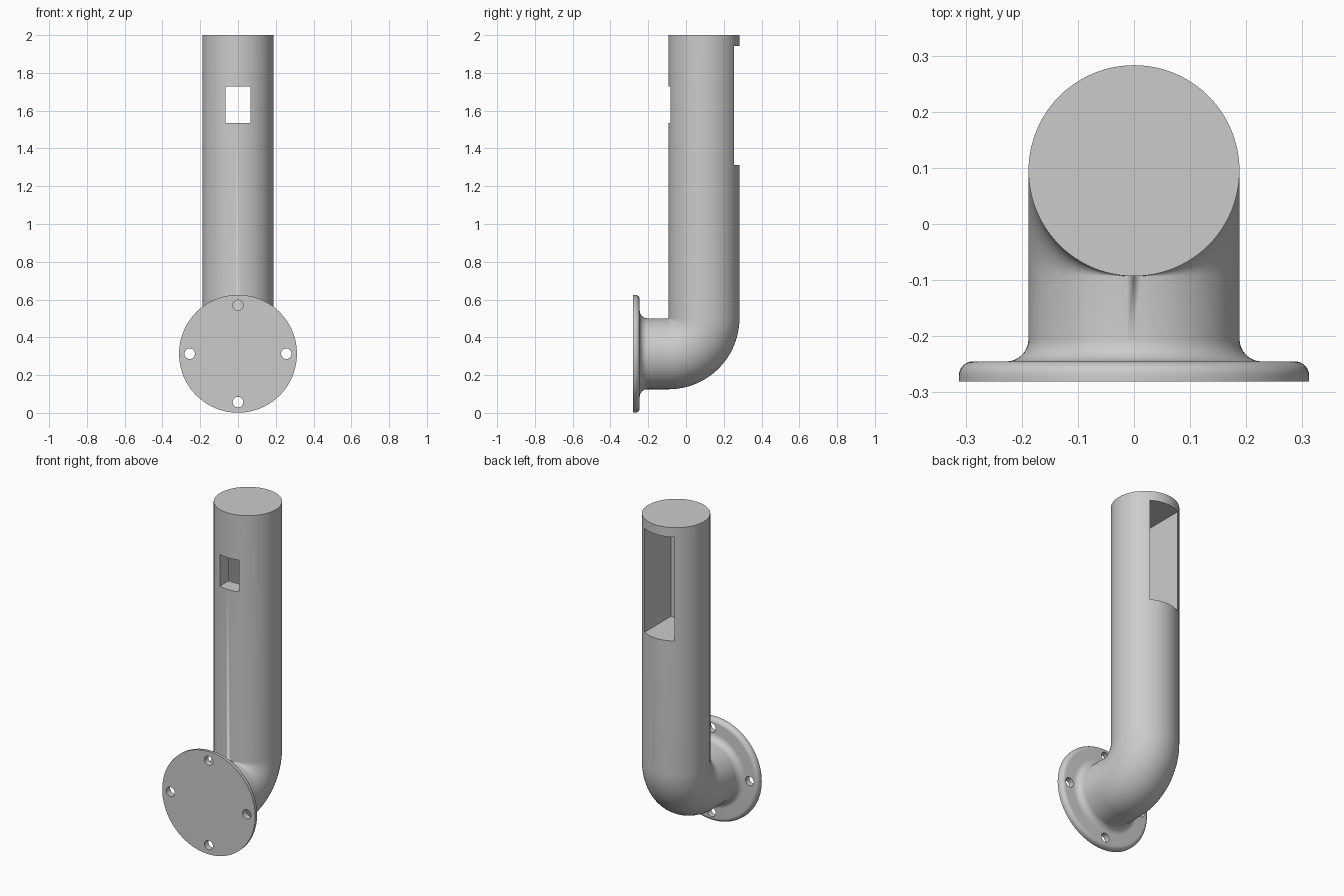
import bpy, bmesh, math
from mathutils import Vector, Matrix

if "Cube" in bpy.data.objects:
    bpy.data.objects.remove(bpy.data.objects["Cube"], do_unlink=True)

SEGS = 96
R = 0.188            # pipe radius, also the bend radius
FLANGE_R = 0.312
AXIS_Z = 0.313       # height of the flange axis
FRONT, BACK = -0.281, -0.245
PIPE_Y = 0.095       # centre of the upright pipe
BEND = Vector((0, PIPE_Y - R, AXIS_Z + R))

grey = bpy.data.materials.new("light grey")
grey.use_nodes = True
grey.diffuse_color = (0.6, 0.6, 0.6, 1)
grey.node_tree.nodes["Principled BSDF"].inputs["Base Color"].default_value = (0.6, 0.6, 0.6, 1)


def make_object(name, bm):
    bmesh.ops.recalc_face_normals(bm, faces=bm.faces)
    mesh = bpy.data.meshes.new(name)
    bm.to_mesh(mesh)
    bm.free()
    mesh.materials.append(grey)
    obj = bpy.data.objects.new(name, mesh)
    bpy.context.collection.objects.link(obj)
    return obj


def cut(obj, bm):
    """Subtract a temporary cutter from the object."""
    cutter = make_object("cutter", bm)
    cutter.hide_render = True
    mod = obj.modifiers.new("cut", "BOOLEAN")
    mod.operation, mod.solver, mod.object = "DIFFERENCE", "EXACT", cutter
    bpy.context.view_layer.objects.active = obj
    bpy.ops.object.modifier_apply(modifier=mod.name)
    bpy.data.objects.remove(cutter, do_unlink=True)


def box(x, y0, y1, z0, z1):
    bm = bmesh.new()
    place = Matrix.Translation((0, (y0 + y1) / 2, (z0 + z1) / 2))
    size = Matrix.Diagonal((2 * x, y1 - y0, z1 - z0, 1))
    bmesh.ops.create_cube(bm, size=1, matrix=place @ size)
    return bm


# Sections along the path: centre, tilt from horizontal, radius
quarter = [i * math.pi / 16 for i in range(9)]
sections = [(FRONT, FLANGE_R)]
edge, fillet = 0.025, 0.04
sections += [(BACK - edge + edge * math.sin(a), FLANGE_R - edge + edge * math.cos(a)) for a in quarter]
sections += [(BACK + fillet - fillet * math.cos(a), R + fillet - fillet * math.sin(a)) for a in quarter]
path = [(Vector((0, y, AXIS_Z)), 0, r) for y, r in sections]
for i in range(25):
    a = i * math.pi / 48
    path.append((BEND + R * Vector((0, math.sin(a), -math.cos(a))), a, R))
path.append((Vector((0, PIPE_Y, 2)), math.pi / 2, R))

# Flange, elbow and upright as one swept body
bm = bmesh.new()
rings = []
for centre, tilt, radius in path:
    up = Vector((0, -math.sin(tilt), math.cos(tilt)))
    ring = []
    for k in range(SEGS):
        t = k * math.tau / SEGS
        ring.append(bm.verts.new(centre + radius * (up * math.cos(t) + Vector((math.sin(t), 0, 0)))))
    rings.append(ring)
for a, b in zip(rings, rings[1:]):
    for k in range(SEGS):
        n = (k + 1) % SEGS
        bm.faces.new((a[k], a[n], b[n], b[k]))
bm.faces.new(rings[0])
bm.faces.new(rings[-1])
bmesh.ops.remove_doubles(bm, verts=bm.verts, dist=1e-5)
body = make_object("flanged_elbow_pipe", bm)

# Rear pocket and the front window opening into it
cut(body, box(0.1, 0.002, 0.4, 1.312, 1.942))
cut(body, box(0.065, -0.2, 0.05, 1.535, 1.728))

# Four bolt holes in the flange
for k in range(4):
    a = k * math.pi / 2
    bm = bmesh.new()
    place = Matrix.Translation((0.256 * math.cos(a), -0.26, AXIS_Z + 0.256 * math.sin(a)))
    bmesh.ops.create_cone(bm, cap_ends=True, segments=32, radius1=0.028, radius2=0.028,
                          depth=0.1, matrix=place @ Matrix.Rotation(math.pi / 2, 4, "X"))
    cut(body, bm)

# Smooth shading with sharp edges kept
bpy.ops.object.select_all(action="DESELECT")
body.select_set(True)
bpy.context.view_layer.objects.active = body
bpy.ops.object.shade_smooth_by_angle(angle=math.radians(30))
